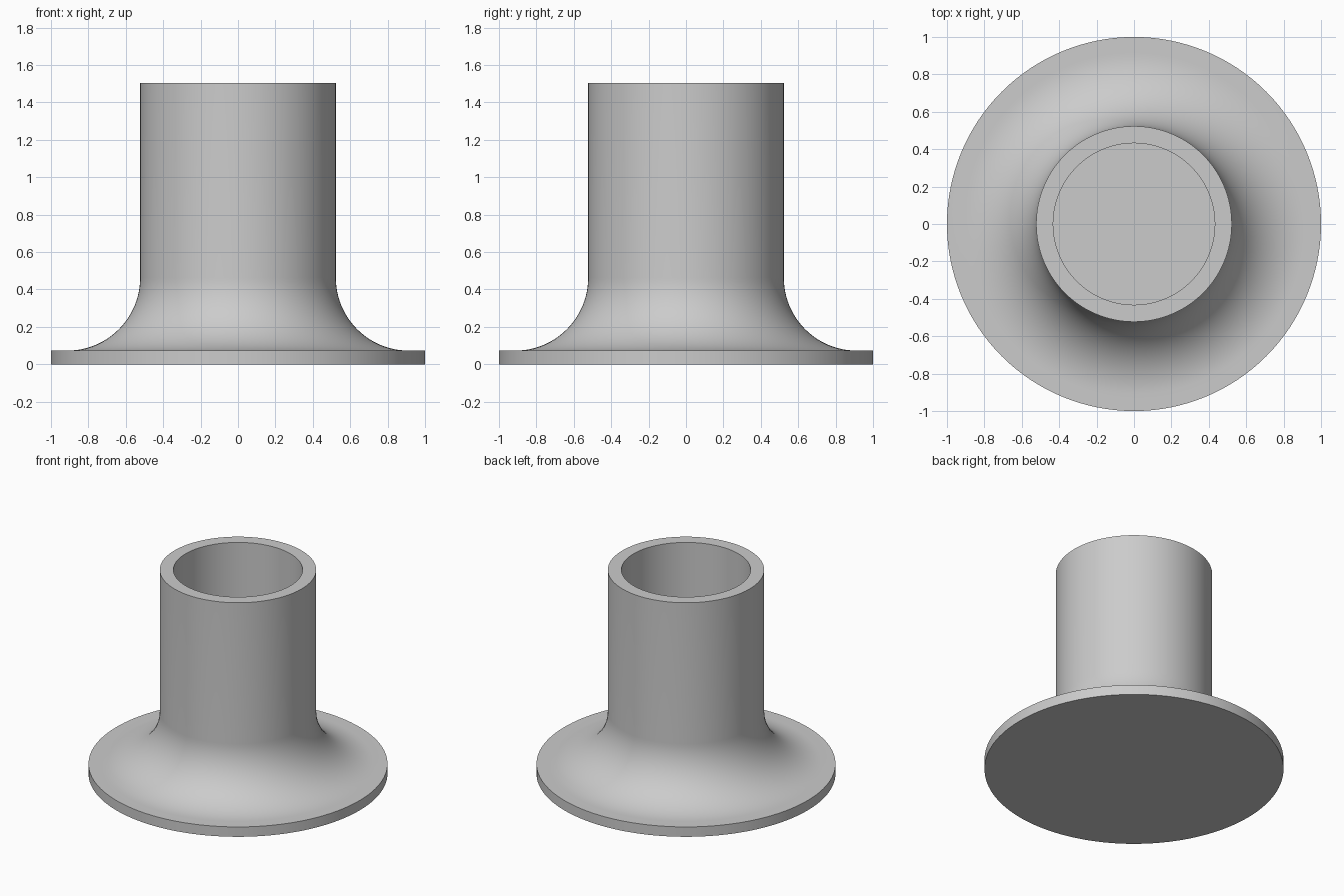
import bpy, bmesh, math

cube = bpy.data.objects.get("Cube")
if cube:
    bpy.data.objects.remove(cube)

# Plain grey material
grey = bpy.data.materials.new("plain_grey")
grey.use_nodes = True
colour = (0.6, 0.6, 0.6, 1)
grey.diffuse_color = colour
grey.node_tree.nodes["Principled BSDF"].inputs["Base Color"].default_value = colour

SEGMENTS = 128
BASE_R, BASE_H = 1.0, 0.073
TUBE_R, BORE_R, TOP = 0.523, 0.432, 1.505
FILLET, FILLET_STEPS = 0.39, 24

# Half section: base disc, concave fillet, tube wall, blind bore
profile = [(0, 0), (BASE_R, 0), (BASE_R, BASE_H)]
for i in range(FILLET_STEPS + 1):
    a = math.pi / 2 * i / FILLET_STEPS
    profile.append((TUBE_R + FILLET * (1 - math.sin(a)),
                    BASE_H + FILLET * (1 - math.cos(a))))
profile += [(TUBE_R, TOP), (BORE_R, TOP), (BORE_R, BASE_H), (0, BASE_H)]

# Revolve the section around z
bm = bmesh.new()
verts = [bm.verts.new((r, 0, z)) for r, z in profile]
edges = [bm.edges.new(pair) for pair in zip(verts, verts[1:])]
bmesh.ops.spin(bm, geom=verts + edges, cent=(0, 0, 0), axis=(0, 0, 1),
               angle=math.tau, steps=SEGMENTS, use_merge=True)
bmesh.ops.remove_doubles(bm, verts=bm.verts, dist=0.0001)
bmesh.ops.recalc_face_normals(bm, faces=bm.faces)

mesh = bpy.data.meshes.new("flanged_tube")
bm.to_mesh(mesh)
bm.free()
mesh.materials.append(grey)
tube = bpy.data.objects.new("flanged_tube", mesh)
bpy.context.collection.objects.link(tube)

# Smooth walls with crisp rims
bpy.context.view_layer.objects.active = tube
tube.select_set(True)
bpy.ops.object.shade_smooth_by_angle(angle=math.radians(30))
